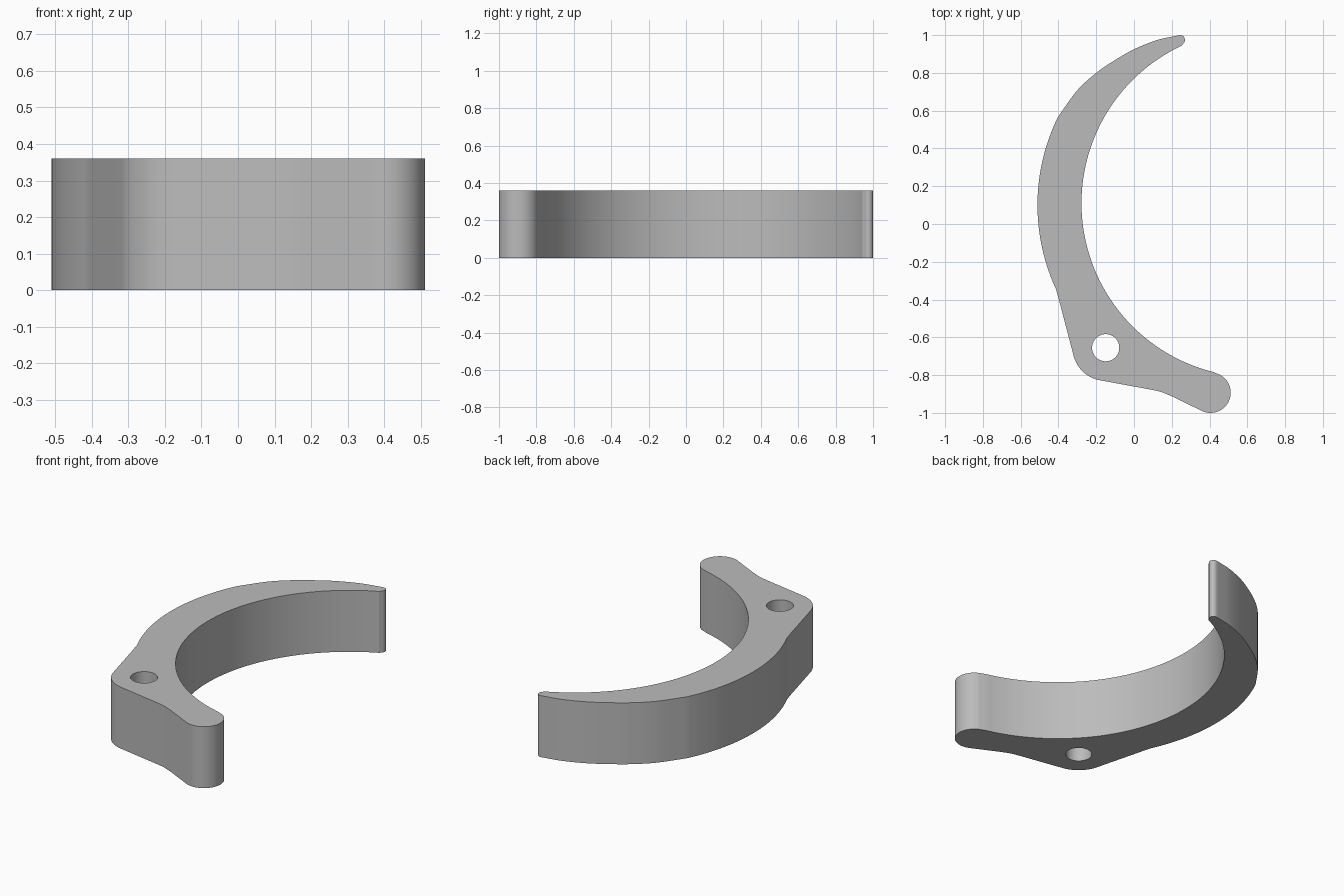
import bpy, bmesh
from math import cos, sin, radians
from mathutils import Vector

HEIGHT = 0.36

cube = bpy.data.objects.get("Cube")
if cube:
    bpy.data.objects.remove(cube, do_unlink=True)


def arc(cx, cy, r, start, end, steps):
    """Points on a circle, angles in degrees."""
    angles = [radians(start + (end - start) * i / steps) for i in range(steps + 1)]
    return [Vector((cx + r * cos(a), cy + r * sin(a))) for a in angles]


def spline(coords, steps=8):
    """Smooth curve through the given points."""
    p = [Vector(c) for c in coords]
    p = [2 * p[0] - p[1]] + p + [2 * p[-1] - p[-2]]
    out = []
    for a, b, c, d in zip(p, p[1:], p[2:], p[3:]):
        for i in range(steps):
            t = i / steps
            out.append(0.5 * (2 * b + (c - a) * t + (2 * a - 5 * b + 4 * c - d) * t * t
                              + (3 * b - a - 3 * c + d) * t ** 3))
    return out + [p[-2]]


# Outline, running anticlockwise from the thin tip
outline = arc(0.245, 0.975, 0.025, -50, 100, 10)
outline += spline([(0.235, 0.999), (0.12, 0.973), (0, 0.925), (-0.1, 0.868),
                   (-0.2, 0.8), (-0.3, 0.708), (-0.39, 0.585)])
outline += arc(0.549, 0.1, 1.06, 154, 205, 40)                  # outer back
outline += spline([(-0.405, -0.375), (-0.395, -0.41), (-0.386, -0.445)], 4)
outline += arc(-0.15, -0.655, 0.175, 194, 261, 16)              # pivot corner
outline += spline([(0.08, -0.875), (0.14, -0.888), (0.2, -0.912)], 5)
outline += arc(0.405, -0.893, 0.107, 245, 436, 32)              # rounded heel
outline += arc(0.643, 0.11, 0.921, 256, 115, 80)                # inner curve

# Drop points that fall together where the pieces meet
outline = [p for i, p in enumerate(outline) if (p - outline[i - 1]).length > 0.002]
pivot_hole = arc(-0.15, -0.655, 0.072, 0, 360, 40)[:-1]

# Fill the outline around the hole and raise it to full height
bm = bmesh.new()
edges = []
for loop in (outline, pivot_hole):
    verts = [bm.verts.new((p.x, p.y, 0)) for p in loop]
    edges += [bm.edges.new((v, verts[i - 1])) for i, v in enumerate(verts)]
bmesh.ops.triangle_fill(bm, use_beauty=True, edges=edges, normal=(0, 0, 1))
raised = bmesh.ops.extrude_face_region(bm, geom=bm.faces[:], use_keep_orig=True)
top = [g for g in raised["geom"] if isinstance(g, bmesh.types.BMVert)]
bmesh.ops.translate(bm, verts=top, vec=(0, 0, HEIGHT))
bmesh.ops.recalc_face_normals(bm, faces=bm.faces[:])
mesh = bpy.data.meshes.new("curved_hook")
bm.to_mesh(mesh)
bm.free()

hook = bpy.data.objects.new("curved_hook", mesh)
bpy.context.collection.objects.link(hook)

# Plain grey material
grey = bpy.data.materials.new("plain_grey")
grey.use_nodes = True
colour = (0.5, 0.5, 0.5, 1)
grey.diffuse_color = colour
grey.node_tree.nodes["Principled BSDF"].inputs["Base Color"].default_value = colour
mesh.materials.append(grey)

# Smooth walls with crisp rims
bpy.ops.object.select_all(action="DESELECT")
hook.select_set(True)
bpy.context.view_layer.objects.active = hook
bpy.ops.object.shade_smooth_by_angle(angle=radians(30))
